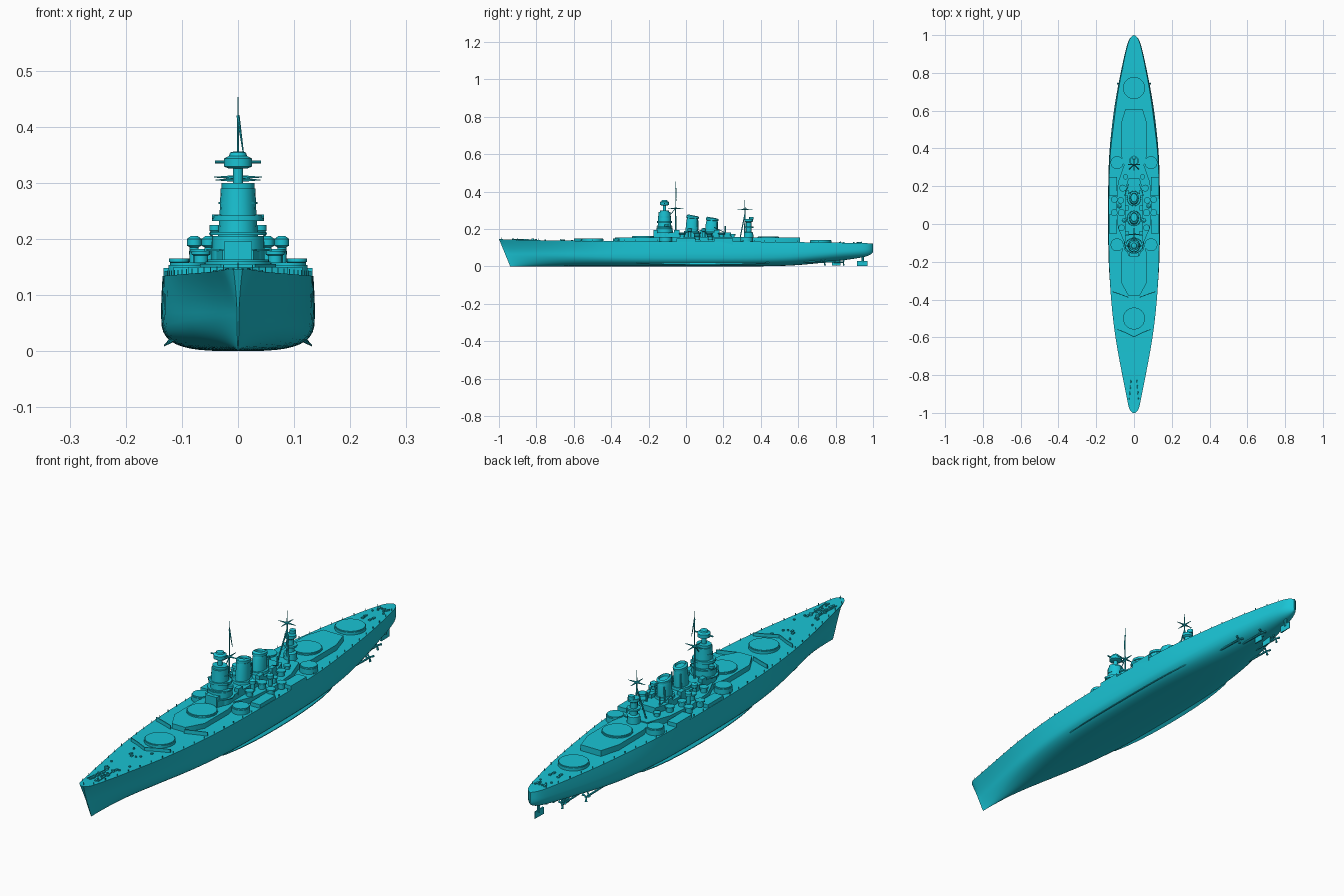
import bpy, bmesh, math, random
from mathutils import Vector

if "Cube" in bpy.data.objects:
    bpy.data.objects.remove(bpy.data.objects["Cube"])
random.seed(4)
mat = bpy.data.materials.new("cyan")
mat.diffuse_color = (0.01, 0.55, 0.66, 1)
mat.use_nodes = True
mat.node_tree.nodes["Principled BSDF"].inputs["Base Color"].default_value = mat.diffuse_color
PI = math.pi

# ---------- helpers ----------
def loft(name, rings):
    bm = bmesh.new()
    vs = [[bm.verts.new(p) for p in r] for r in rings]
    n = len(rings[0])
    for a, b in zip(vs, vs[1:]):
        for i in range(n):
            j = (i + 1) % n
            bm.faces.new((a[i], a[j], b[j], b[i]))
    bm.faces.new(vs[0])
    bm.faces.new(vs[-1])
    bmesh.ops.recalc_face_normals(bm, faces=bm.faces)
    me = bpy.data.meshes.new(name)
    bm.to_mesh(me)
    bm.free()
    me.materials.append(mat)
    ob = bpy.data.objects.new(name, me)
    bpy.context.collection.objects.link(ob)
    return ob

def prism(name, pts, z0, z1):
    return loft(name, [[(x, y, z) for x, y in pts] for z in (z0, z1)])

def sym_prism(name, half, z0, z1):
    return prism(name, half + [(-x, y) for x, y in reversed(half)], z0, z1)

def box(name, x, y, z0, sx, sy, sz):
    return prism(name, [(x + a * sx / 2, y + b * sy / 2) for a, b in
                        ((-1, -1), (1, -1), (1, 1), (-1, 1))], z0, z0 + sz)

def turned(name, x, y, prof, n=24, sx=1, sy=1):
    return loft(name, [[(x + r * sx * math.cos(2 * PI * i / n), y + r * sy * math.sin(2 * PI * i / n), z)
                        for i in range(n)] for r, z in prof])

def cyl(name, x, y, z0, z1, r, n=24):
    return turned(name, x, y, [(r, z0), (r, z1)], n)

def rod(name, p, q, r1, r2=None, n=6):
    p, q = Vector(p), Vector(q)
    d = (q - p).normalized()
    u = d.orthogonal().normalized()
    w = d.cross(u)
    return loft(name, [[c + r * (u * math.cos(2 * PI * i / n) + w * math.sin(2 * PI * i / n)) for i in range(n)]
                       for c, r in ((p, r1), (q, r1 if r2 is None else r2))])

# ---------- hull: y, deck z, keel z, deck half width, side half width, fullness ----------
ST = [(-1, .146, 0, .008, .002, 1.6), (-.98, .145, 0, .024, .005, 1.6), (-.9, .142, 0, .042, .021, 1.7),
      (-.8, .140, 0, .062, .042, 1.8), (-.6, .137, 0, .098, .084, 2.2), (-.4, .135, 0, .121, .118, 2.8),
      (-.2, .134, 0, .132, .134, 3.2), (.1, .133, 0, .134, .137, 3.3), (.35, .132, 0, .127, .132, 3.1),
      (.55, .130, .004, .105, .113, 2.7), (.7, .128, .016, .084, .090, 2.3), (.85, .126, .034, .056, .060, 2),
      (.95, .124, .050, .033, .036, 2), (.985, .123, .062, .019, .020, 2), (1, .121, .075, .003, .003, 2)]

def station(y):
    k = max(i for i in range(len(ST) - 1) if ST[i][0] <= y + 1e-9)
    a, b = ST[k], ST[k + 1]
    h = b[0] - a[0]
    t = (y - a[0]) / h
    def slope(i, c):
        p, q = ST[max(i - 1, 0)], ST[min(i + 1, len(ST) - 1)]
        return (q[c] - p[c]) / (q[0] - p[0])
    return [(1 + 2 * t) * (1 - t) ** 2 * a[c] + t * (1 - t) ** 2 * h * slope(k, c)
            + t * t * (3 - 2 * t) * b[c] + t * t * (t - 1) * h * slope(k + 1, c) for c in range(1, 6)]

def section(y):
    zd, zk, wd, wl, p = station(y)
    half = []
    for i in range(6):
        u = 1 - i / 6
        half.append((wl + (wd - wl) * u ** 1.5, .5 + .5 * u))
    for i in range(11):
        th = PI / 2 * (1 - i / 10)
        half.append((wl * max(math.sin(th), 0) ** (2 / p), .5 * (1 - max(math.cos(th), 0) ** (2 / p))))
    rake = .06 * max(0, (-.6 - y) / .4)
    full = half + [(-x, s) for x, s in reversed(half[:-1])]
    return [(x, y + rake * (1 - s), max(0, zk) + (zd - max(0, zk)) * s) for x, s in full]

N = 64
loft("hull", [section(-math.cos(PI * i / N)) for i in range(N + 1)])
deck = lambda y: station(y)[0]

# ---------- bilge keels, shafts, propellers, rudders ----------
for s in (-1, 1):
    fin = []
    for i in range(13):
        y = -.32 + .82 * i / 12
        k, e = station(y)[3] / .137, math.sin(PI * i / 12) ** .4 if 0 < i < 12 else .05
        xo, zo = (.108 + .024 * e) * k, .030 - .022 * e
        fin.append([(s * .106 * k, y, .027), (s * xo, y, zo), (s * xo, y, zo + .003), (s * .108 * k, y, .037)])
    loft("bilge_keel", fin)
    for x, y in ((.072, .74), (.036, .84)):
        rod("propeller_shaft", (s * x, y - .16, .026), (s * x, y + .006, .022), .004, .004, 8)
        rod("shaft_strut", (s * x, y - .015, .022), (s * x * .7, y - .02, .06), .003)
        for b in range(3):
            a = 2 * PI * b / 3 + .5
            rod("propeller_blade", (s * x, y, .022), (s * x + .018 * math.cos(a), y + .004, .022 + .018 * math.sin(a)), .002, .005)
    for y in (.80,):
        loft("side_rudder", [[(s * .02 + a, y + b, z) for a, b in ((-.003, -.02), (.003, -.02), (.002, .025), (-.002, .025))]
                             for z in (.005, .045)])
loft("main_rudder", [[(a, .945 + b, z) for a, b in ((-.003, -.03), (.003, -.03), (.001, .025), (-.001, .025))]
                     for z in (.002, .03)])
rod("rudder_post", (0, .945, .02), (0, .945, .08), .006, n=8)

# ---------- raised deckhouses and barbettes ----------
sym_prism("forward_house", [(.03, -.38), (.068, -.31), (.068, -.16), (.045, -.06)], .125, .155)
sym_prism("aft_house", [(.05, .30), (.07, .37), (.07, .53), (.045, .61)], .125, .153)
sym_prism("midship_house", [(.05, -.10), (.085, -.02), (.095, .1), (.085, .22), (.05, .32)], .125, .157)
sym_prism("upper_house", [(.028, -.17), (.045, -.12), (.045, .19), (.03, .24)], .15, .180)
for y, z in ((-.5, .149), (-.23, .163), (.44, .161), (.72, .142)):
    turned("main_barbette", 0, y, [(.058, .12), (.058, z - .003), (.055, z - .003), (.055, z)], 40)
for s in (-1, 1):
    for y in (-.11, .325):
        turned("wing_barbette", s * .09, y, [(.034, .12), (.034, .153), (.031, .153), (.031, .158)], 32)
    for y in (0, .2):
        box("side_sponson", s * .112, y, .115, .042, .1, .033)

# ---------- breakwaters ----------
for pts in (((0, -.60), (.05, -.575), (.088, -.56)), ((.03, -.39), (.07, -.375), (.115, -.36))):
    for s in (-1, 1):
        for (x0, y0), (x1, y1) in zip(pts, pts[1:]):
            prism("breakwater", [(s * x0, y0), (s * x1, y1), (s * x1, y1 + .004), (s * x0, y0 + .004)], .13, .150)

# ---------- bridge tower ----------
TY = -.115
turned("tower_base", 0, TY, [(.048, .15), (.046, .205)], 12, 1, .95)
turned("tower_body", 0, TY, [(.036, .2), (.033, .24), (.031, .29)], 16, 1, 1.05)
for z, r, h in ((.178, .056, .004), (.207, .05, .005), (.232, .046, .010), (.262, .035, .004), (.288, .029, .012)):
    turned("tower_platform", 0, TY, [(r, z), (r, z + h)], 16, 1, .85)
cyl("director_column", 0, TY, .295, .33, .009, 12)
turned("director_hood", 0, TY, [(.016, .325), (.025, .329), (.025, .343), (.016, .348), (.014, .354), (.006, .356)], 16)
rod("rangefinder_arm", (-.041, TY, .337), (.041, TY, .337), .003, n=8)
box("bridge_front", 0, -.158, .15, .05, .03, .045)
for s in (-1, 1):
    turned("bridge_wing_tub", s * .04, TY + .01, [(.007, .21), (.011, .215), (.011, .225)], 12)
    rod("bridge_wing_arm", (s * .02, TY - .01, .24), (s * .046, TY - .01, .24), .004)

# ---------- masts ----------
def star(name, y, z, r):
    for k in range(4):
        a = PI / 2 * k
        rod(name, (0, y, z), (r * math.cos(a), y + r * math.sin(a), z), .004, .0007)

rod("fore_mast", (0, -.055, .16), (0, -.055, .453), .004, .001, 8)
rod("fore_gaff", (0, -.055, .42), (.010, -.05, .35), .003, .001)
rod("fore_stay", (0, -.055, .31), (0, -.09, .27), .002)
star("fore_yard", -.055, .31, .043)
turned("aft_tower", 0, .335, [(.026, .15), (.024, .18), (.015, .185), (.014, .235), (.022, .24), (.022, .252)], 12)
cyl("aft_platform", 0, .335, .205, .212, .026, 12)
cyl("aft_director", 0, .35, .25, .265, .012, 12)
rod("aft_mast", (0, .315, .16), (0, .315, .355), .005, .001, 8)
for s in (-1, 1):
    rod("aft_mast_leg", (s * .025, .29, .155), (0, .315, .28), .003)
star("aft_yard", .315, .305, .04)

# ---------- funnels: raked oval casings with slanted caps ----------
for y, top in ((.03, .276), (.135, .264)):
    rings = []
    for r, z, tilt in ((.026, .17, 0), (.024, .235, 0), (.022, top - .02, .1), (.025, top - .018, .1),
                       (.025, top - .008, .15), (.018, top - .003, .25), (.016, top - .012, .2)):
        rings.append([(r * math.cos(a), y + 1.35 * r * math.sin(a) + (z - .17) * .06, z - tilt * r * math.sin(a))
                      for a in [2 * PI * i / 24 for i in range(24)]])
    loft("funnel", rings)
    turned("funnel_base", 0, y, [(.038, .17), (.036, .19)], 16, 1, 1.1)
    for s in (-1, 1):
        rod("funnel_pipe", (s * .02, y + .03, .18), (s * .02, y + .032, top - .03), .003)

# ---------- gun tubs, directors, vents and boats amidships ----------
for s in (-1, 1):
    for x, y, z, r in ((.066, -.02, .178, .017), (.066, .06, .182, .019), (.07, .125, .178, .017), (.06, .19, .178, .018),
                       (.045, .25, .172, .014), (.105, .06, .165, .018), (.104, .13, .165, .018)):
        turned("gun_tub", s * x, y, [(r * .75, .14), (r * .75, z - .008), (r, z - .006), (r, z)], 16)
    for x, y in ((.052, .02), (.078, .095)):
        turned("side_director", s * x, y, [(.008, .15), (.008, .185), (.013, .188), (.013, .20), (.006, .205)], 12)
    for y in (-.05, .085, .165):
        box("deck_locker", s * .038, y, .17, .018, .028, .025)
    cyl("crane_post", s * .03, .21, .16, .215, .003, 8)
    rod("crane_arm", (s * .03, .21, .18), (s * .05, .15, .21), .002)

# ---------- small deck fittings, anchors gear and rails ----------
spots = [(random.uniform(-.95, -.58), .02) for _ in range(16)] + [(random.uniform(.79, .96), .01) for _ in range(8)]
for y, m in spots:
    x = random.uniform(.1, .8) * (station(y)[2] - m)
    for s in (-1, 1):
        if random.random() < .5:
            cyl("bollard", s * x, y, deck(y) - .003, deck(y) + .005, .004, 8)
        else:
            box("hatch", s * x, y, deck(y) - .003, .008, .012, .008)
for s in (-1, 1):
    cyl("capstan", s * .015, -.82, .13, .148, .007, 12)
    rod("anchor_chain", (s * .015, -.82, .142), (s * .024, -.93, .145), .002)
    for i in range(34):
        y = -.96 + i * 1.9 / 33
        x = s * (station(y)[2] - .004)
        rod("rail_post", (x, y, deck(y) - .003), (x, y, deck(y) + .009), .0012, n=4)
rod("jack_staff", (0, -.985, .14), (0, -.99, .158), .001)

bpy.ops.object.select_all(action='SELECT')
bpy.context.view_layer.objects.active = bpy.data.objects["hull"]
bpy.ops.object.shade_smooth_by_angle(angle=math.radians(32))
